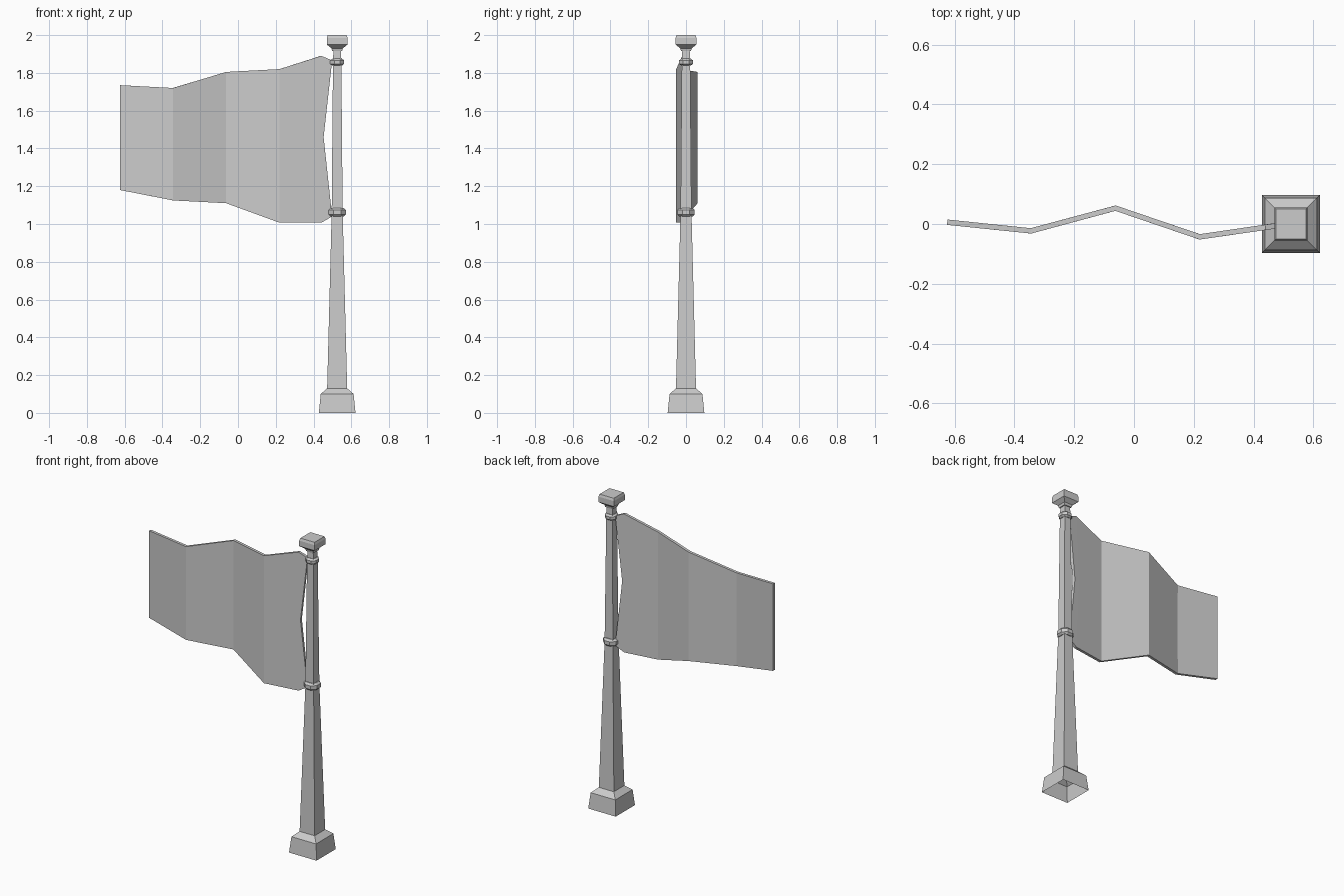
import bpy, bmesh, math

if "Cube" in bpy.data.objects:
    bpy.data.objects.remove(bpy.data.objects["Cube"])

POLE_X = 0.525


def finish(name, bm):
    bmesh.ops.recalc_face_normals(bm, faces=bm.faces)
    me = bpy.data.meshes.new(name)
    bm.to_mesh(me)
    bm.free()
    ob = bpy.data.objects.new(name, me)
    bpy.context.collection.objects.link(ob)
    return ob


def loft(name, profile, sides=4, top=True, bottom=True):
    """Stack polygon rings of (half width, z) around the pole axis."""
    bm = bmesh.new()
    rings = []
    for half, z in profile:
        r = half / math.cos(math.pi / sides)
        rings.append([bm.verts.new((POLE_X + r * math.cos(2 * math.pi * (i + 0.5) / sides),
                                    r * math.sin(2 * math.pi * (i + 0.5) / sides), z))
                      for i in range(sides)])
    for a, b in zip(rings, rings[1:]):
        for i in range(sides):
            j = (i + 1) % sides
            bm.faces.new((a[i], a[j], b[j], b[i]))
    if bottom:
        bm.faces.new(rings[0][::-1])
    if top:
        bm.faces.new(rings[-1])
    return finish(name, bm)


# Square tapered pole with flared foot, open underneath
loft("pole", [(0.097, 0), (0.087, 0.10), (0.053, 0.13), (0.029, 1.06),
              (0.022, 1.87), (0.019, 1.93)], bottom=False)

# Square finial cap
loft("pole_cap", [(0.026, 1.915), (0.03, 1.93), (0.055, 1.95), (0.055, 1.985), (0.05, 2.0)])

# Rope rings that hold the flag
for name, z, half in (("lower_ring", 1.062, 0.046), ("upper_ring", 1.857, 0.037)):
    h = half * 0.5
    loft(name, [(half - 0.012, z - h), (half, z - h * 0.5),
                (half, z + h * 0.5), (half - 0.012, z + h)], sides=8)

# Zigzag flag cloth: columns of x, y, top z, bottom z
columns = [(-0.625, 0.006, 1.735, 1.18), (-0.345, -0.023, 1.72, 1.125),
           (-0.062, 0.053, 1.805, 1.11), (0.22, -0.043, 1.82, 1.007),
           (0.44, -0.011, 1.89, 1.007), (0.497, -0.003, 1.866, 1.04)]
bm = bmesh.new()
grid = []
for x, y, top, bot in columns:
    mid = (x, y, (top + bot) / 2)
    if x > 0.45:
        mid = (0.452, -0.009, 1.46)   # sagging hoist edge
    elif x > 0.4:
        mid = (0.42, -0.014, 1.46)
    grid.append([bm.verts.new(p) for p in ((x, y, bot), mid, (x, y, top))])
for a, b in zip(grid, grid[1:]):
    for k in range(2):
        bm.faces.new((a[k], b[k], b[k + 1], a[k + 1]))
flag = finish("flag", bm)
solid = flag.modifiers.new("thickness", 'SOLIDIFY')
solid.thickness = 0.018
solid.offset = 0
